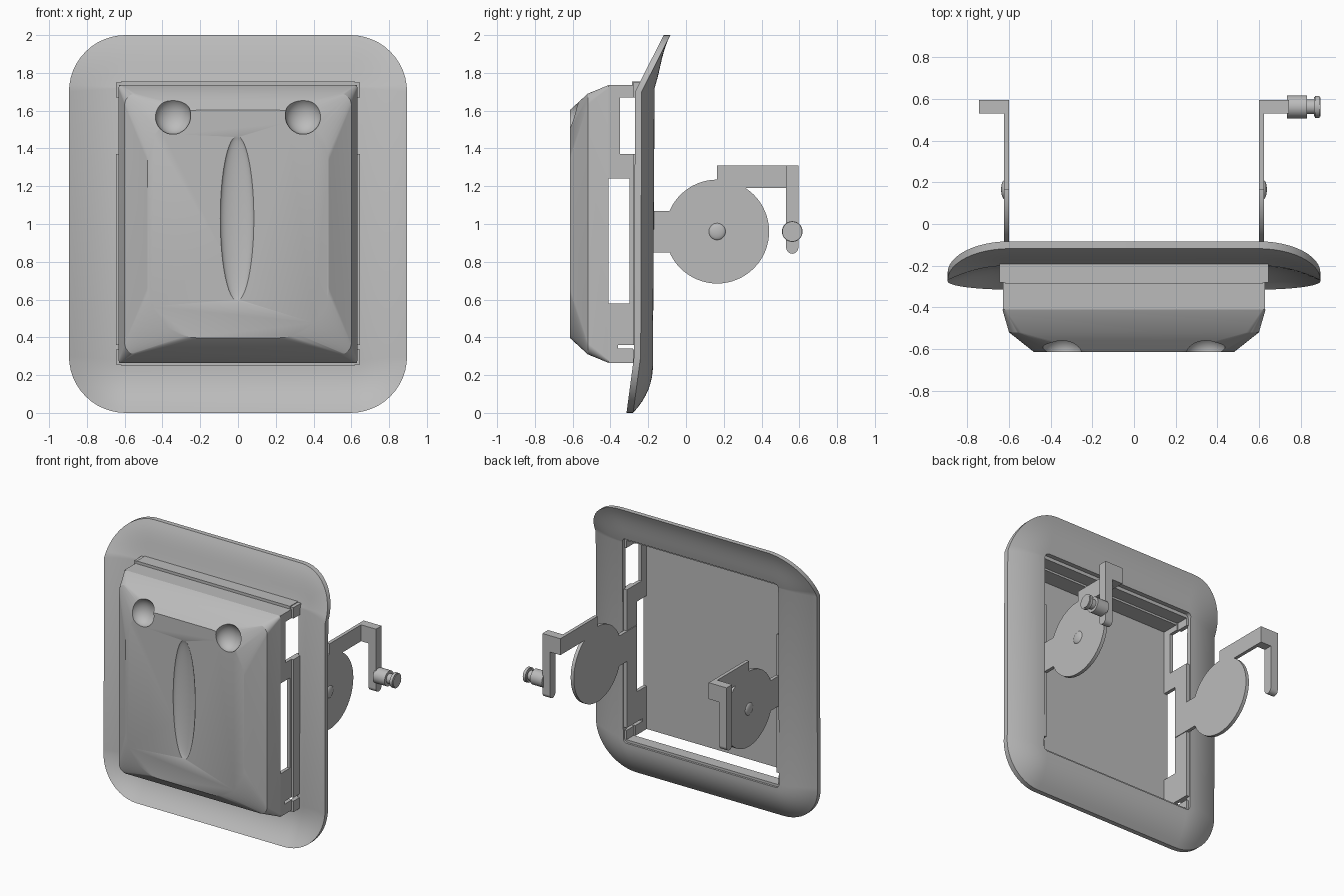
import bpy, bmesh
from math import sin, cos, pi
from mathutils import Matrix, Vector

cube = bpy.data.objects.get("Cube")
if cube:
    bpy.data.objects.remove(cube, do_unlink=True)

grey = bpy.data.materials.new("plain_grey")
grey.use_nodes = True
grey.diffuse_color = (0.5, 0.5, 0.5, 1)
grey.node_tree.nodes["Principled BSDF"].inputs["Base Color"].default_value = (0.5, 0.5, 0.5, 1)


def finish(name, bm, smooth=True):
    bmesh.ops.recalc_face_normals(bm, faces=bm.faces)
    mesh = bpy.data.meshes.new(name)
    bm.to_mesh(mesh)
    bm.free()
    mesh.materials.append(grey)
    ob = bpy.data.objects.new(name, mesh)
    bpy.context.collection.objects.link(ob)
    if smooth:
        shade(ob)
    return ob


def shade(ob):
    bpy.ops.object.select_all(action='DESELECT')
    ob.select_set(True)
    bpy.context.view_layer.objects.active = ob
    bpy.ops.object.shade_smooth_by_angle()


def add_box(bm, x, y, z):
    size = [b - a for a, b in (x, y, z)]
    mid = Vector([(a + b) / 2 for a, b in (x, y, z)])
    bmesh.ops.create_cube(bm, size=1, matrix=Matrix.Translation(mid) @ Matrix.Diagonal((*size, 1)))


def add_rod(bm, x0, x1, y, z, r, segments=48):
    m = Matrix.Translation(((x0 + x1) / 2, y, z)) @ Matrix.Rotation(pi / 2, 4, 'Y')
    bmesh.ops.create_cone(bm, cap_ends=True, segments=segments, radius1=r, radius2=r,
                          depth=abs(x1 - x0), matrix=m)


def add_ball(bm, centre, radii):
    m = Matrix.Translation(centre) @ Matrix.Diagonal((*radii, 1))
    bmesh.ops.create_uvsphere(bm, u_segments=40, v_segments=24, radius=1, matrix=m)


def outline(hx, hz, r, mid=1.0, n=12):
    """Rounded rectangle in x and z."""
    pts = []
    for q, (sx, sz) in enumerate(((1, 1), (-1, 1), (-1, -1), (1, -1))):
        for i in range(n + 1):
            a = (q + i / n) * pi / 2
            pts.append((sx * (hx - r) + r * cos(a), mid + sz * (hz - r) + r * sin(a)))
    return pts


def loft(bm, rings, closed=False):
    loops = [[bm.verts.new(p) for p in ring] for ring in rings]
    n = len(loops[0])
    pairs = list(zip(loops, loops[1:]))
    if closed:
        pairs.append((loops[-1], loops[0]))
    for a, b in pairs:
        for i in range(n):
            j = (i + 1) % n
            bm.faces.new((a[i], a[j], b[j], b[i]))
    if not closed:
        bm.faces.new(loops[0])
        bm.faces.new(loops[-1])


# Surround: sides and bottom curl forward, top leans back
inner = outline(0.63, 0.75, 0.03)
outer = outline(0.895, 1.0, 0.3)


def surround_ring(t, offset):
    ring = []
    for (xa, za), (xb, zb) in zip(inner, outer):
        x, z = xa + (xb - xa) * t, za + (zb - za) * t
        lean = max(0, z - 1.69) / 0.31
        drop = max(0, 0.3 - z) / 0.3
        curl = 0.065 * (1 - lean) + 0.04 * drop
        ring.append((x, -0.175 + offset - curl * t ** 1.9 + 0.092 * lean, z))
    return ring


bm = bmesh.new()
steps = [i / 8 for i in range(9)]
loft(bm, [surround_ring(t, -0.035) for t in steps] +
     [surround_ring(t, 0) for t in reversed(steps)], closed=True)
finish("surround", bm)

# Lid: bevelled block with thumb hollows and a long finger hollow
bm = bmesh.new()
loft(bm, [[(x, y, z) for x, z in outline(hx, hz, r)] for y, hx, hz, r in (
    (-0.41, 0.632, 0.735, 0.015), (-0.52, 0.6, 0.69, 0.06), (-0.615, 0.48, 0.603, 0.27))])
lid = finish("lid", bm, smooth=False)

bm = bmesh.new()
for s in (-1, 1):
    add_ball(bm, (s * 0.345, -0.61, 1.575), (0.095, 0.08, 0.1))
add_ball(bm, (-0.005, -0.62, 1.03), (0.09, 0.035, 0.44))
cutter = finish("hollow_cutter", bm)
cutter.hide_render = True
mod = lid.modifiers.new("hollows", 'BOOLEAN')
mod.object = cutter
mod.solver = 'EXACT'
bpy.context.view_layer.objects.active = lid
bpy.ops.object.modifier_apply(modifier=mod.name)
bpy.data.objects.remove(cutter, do_unlink=True)
shade(lid)

# Lid top wall and the lips behind it
bm = bmesh.new()
add_box(bm, (-0.63, 0.63), (-0.41, -0.285), (1.71, 1.735))
add_box(bm, (-0.62, 0.62), (-0.285, -0.19), (1.725, 1.755))
add_box(bm, (-0.62, 0.62), (-0.275, -0.19), (0.25, 0.268))
finish("top_wall_and_lips", bm, False)

WALL = (((-0.41, -0.28), (0.265, 0.34)), ((-0.41, -0.36), (0.34, 0.36)),
        ((-0.41, -0.28), (0.36, 0.58)), ((-0.30, -0.18), (0.36, 1.37)),
        ((-0.41, -0.30), (1.24, 1.37)), ((-0.41, -0.35), (1.37, 1.67)),
        ((-0.41, -0.28), (1.67, 1.735)))
LIPS = ((0.36, 1.37), (0.255, 0.335), (1.67, 1.75))

for s, side in ((1, "left"), (-1, "right")):
    def sx(a, b):
        return (s * a, s * b) if s > 0 else (s * b, s * a)

    # Slotted side wall
    bm = bmesh.new()
    for y, z in WALL:
        add_box(bm, sx(0.605, 0.63), y, z)
    for z in LIPS:
        add_box(bm, sx(0.615, 0.645), (-0.28, -0.19), z)
    finish(side + "_side_wall", bm, False)

    # Hinge plate: neck, disc, arm, outward tab and hanging leg
    bm = bmesh.new()
    plate = sx(0.6, 0.625)
    add_box(bm, plate, (-0.29, -0.05), (0.85, 1.07))
    add_rod(bm, s * 0.6, s * 0.625, 0.165, 0.96, 0.275, 64)
    add_box(bm, plate, (0.165, 0.595), (1.19, 1.31))
    add_box(bm, sx(0.6, 0.745), (0.53, 0.595), (1.19, 1.31))
    add_box(bm, sx(0.685, 0.745), (0.53, 0.595), (0.875, 1.19))
    add_rod(bm, s * 0.685, s * 0.745, 0.5625, 0.875, 0.0325, 24)
    finish(side + "_hinge_plate", bm)

    # Rivet on the outer face
    bm = bmesh.new()
    add_ball(bm, (s * 0.622, 0.165, 0.96), (0.016, 0.045, 0.045))
    finish(side + "_rivet", bm)

# Stepped pin on the left leg
bm = bmesh.new()
for x0, x1, r in ((0.735, 0.83, 0.055), (0.82, 0.87, 0.035), (0.865, 0.873, 0.047),
                  (0.87, 0.89, 0.053), (0.888, 0.895, 0.046)):
    add_rod(bm, x0, x1, 0.5625, 0.96, r, 32)
finish("pin", bm)
